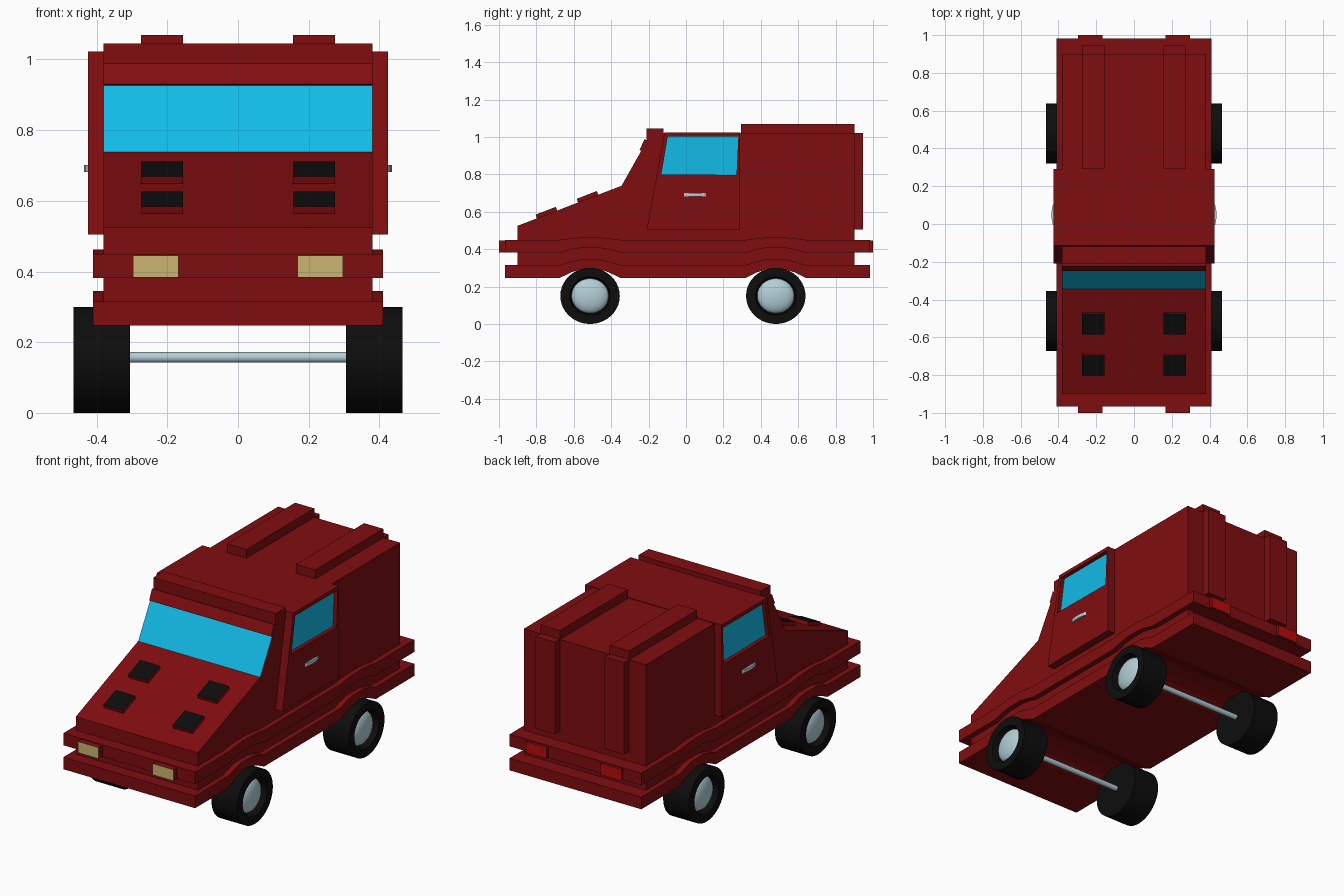
import bpy, bmesh, math

if "Cube" in bpy.data.objects:
    bpy.data.objects.remove(bpy.data.objects["Cube"])

def material(name, rgb):
    m = bpy.data.materials.new(name)
    m.diffuse_color = (*rgb, 1)
    m.use_nodes = True
    m.node_tree.nodes["Principled BSDF"].inputs["Base Color"].default_value = m.diffuse_color
    return m

RED = material("dark red paint", (0.215, 0.004, 0.005))
GLASS = material("cyan glass", (0.006, 0.5, 0.8))
BLACK = material("black rubber", (0.004, 0.004, 0.004))
SILVER = material("pale silver", (0.45, 0.62, 0.68))
TAN = material("headlight tan", (0.60, 0.46, 0.17))
LAMP = material("lamp red", (0.5, 0.003, 0.003))

def finish(name, bm, mats, smooth=False):
    bmesh.ops.recalc_face_normals(bm, faces=bm.faces)
    me = bpy.data.meshes.new(name)
    bm.to_mesh(me)
    bm.free()
    for m in mats:
        me.materials.append(m)
    ob = bpy.data.objects.new(name, me)
    bpy.context.collection.objects.link(ob)
    if smooth:
        bpy.context.view_layer.objects.active = ob
        bpy.ops.object.select_all(action='DESELECT')
        ob.select_set(True)
        bpy.ops.object.shade_smooth_by_angle(angle=math.radians(40))
    return ob

def prism(name, pts, x0, x1, mats, marked=None):
    """Extrude a (y, z) profile along x; the edge 'marked' gets material 1."""
    bm = bmesh.new()
    a = [bm.verts.new((x0, y, z)) for y, z in pts]
    b = [bm.verts.new((x1, y, z)) for y, z in pts]
    bm.faces.new(a)
    bm.faces.new(b[::-1])
    n = len(pts)
    for i in range(n):
        f = bm.faces.new((a[i], b[i], b[(i + 1) % n], a[(i + 1) % n]))
        if i == marked:
            f.material_index = 1
    return finish(name, bm, mats)

def rect(y0, y1, z0, z1):
    return [(y0, z0), (y1, z0), (y1, z1), (y0, z1)]

WHEELS = (-0.513, 0.48)

# Main body with the windshield as one coloured face
prism("body", [(-0.9, 0.30), (-0.9, 0.525), (-0.355, 0.735), (-0.345, 0.738), (-0.238, 0.928),
               (-0.2, 1.0), (-0.2, 1.02), (0.9, 1.02), (0.9, 0.30)],
      -0.38, 0.38, [RED, GLASS], marked=3)

# Brow above the windshield and roof visor
prism("windshield_brow", [(-0.248, 0.93), (-0.222, 0.988), (-0.18, 0.97), (-0.206, 0.912)],
      -0.38, 0.38, [RED])
prism("roof_visor", rect(-0.21, -0.12, 0.985, 1.045), -0.38, 0.38, [RED])

# Two belts that arch over the wheels
def belt(name, z0, z1, rise0, rise1):
    def line(z, rise):
        out = [(-0.967, z)]
        for c in WHEELS:
            out += [(c + d, z + rise * k) for d, k in
                    ((-0.16, 0), (-0.1, 0.65), (-0.05, 1), (0.05, 1), (0.1, 0.65), (0.16, 0))]
        return out + [(0.983, z)]
    prism(name, line(z0, rise0) + line(z1, rise1)[::-1], -0.41, 0.41, [RED])

belt("lower_belt", 0.247, 0.315, 0.045, 0.03)
belt("upper_belt", 0.382, 0.45, 0.025, 0.012)

# Wider cab section with recessed side windows
OUTER = [(-0.21, 0.505), (0.29, 0.505), (0.29, 1.023), (-0.115, 1.023)]
WINDOW = [(-0.132, 0.80), (0.27, 0.797), (0.28, 1.002), (-0.098, 1.002)]
bm = bmesh.new()
rims = []
for s in (-1, 1):
    loops = [[bm.verts.new((s * x, y, z)) for y, z in pts]
             for x, pts in ((0.425, OUTER), (0.425, WINDOW), (0.403, WINDOW))]
    for p, q in zip(loops, loops[1:]):
        for i in range(4):
            j = (i + 1) % 4
            bm.faces.new((p[i], p[j], q[j], q[i]))
    bm.faces.new(loops[2]).material_index = 1
    rims.append(loops[0])
for i in range(4):
    j = (i + 1) % 4
    bm.faces.new((rims[0][i], rims[0][j], rims[1][j], rims[1][i]))
finish("cab_doors", bm, [RED, GLASS])

# Tyre: lathe of an (x, radius) section around the wheel axis
def tyre(name, s, yc):
    sec = [(0.305, 0), (0.305, 0.15), (0.465, 0.15), (0.465, 0.103), (0.425, 0.095), (0.425, 0)]
    n = 40
    bm = bmesh.new()
    rings = [[bm.verts.new((s * x, yc + r * 1.06 * math.cos(2 * math.pi * k / n),
                            0.15 + r * math.sin(2 * math.pi * k / n))) for k in range(n)]
             for x, r in sec]
    for p, q in zip(rings, rings[1:]):
        for k in range(n):
            j = (k + 1) % n
            bm.faces.new((p[k], p[j], q[j], q[k]))
    bmesh.ops.remove_doubles(bm, verts=bm.verts, dist=1e-5)
    finish(name, bm, [BLACK], True)

def hub(name, s, yc):
    bm = bmesh.new()
    bmesh.ops.create_uvsphere(bm, u_segments=32, v_segments=16, radius=1)
    for v in bm.verts:
        v.co = (s * 0.425 + v.co.x * 0.038, yc + v.co.y * 0.099, 0.15 + v.co.z * 0.093)
    finish(name, bm, [SILVER], True)

def axle(name, yc):
    bm = bmesh.new()
    bmesh.ops.create_cone(bm, segments=24, radius1=0.015, radius2=0.015, depth=0.64, cap_ends=True)
    for v in bm.verts:
        v.co = (v.co.z, yc + v.co.y, 0.157 + v.co.x)
    finish(name, bm, [SILVER], True)

for end, yc in zip(("front", "rear"), WHEELS):
    axle(end + "_axle", yc)
    for s, side in ((-1, "left"), (1, "right")):
        tyre(f"{end}_tyre_{side}", s, yc)
        hub(f"{end}_hub_{side}", s, yc)

slope = (0.735 - 0.525) / 0.545
for s, side in ((-1, "left"), (1, "right")):
    # Lamps: red housings with a coloured outer face
    prism("headlight_" + side, rect(-1.0, -0.95, 0.383, 0.446), s * 0.168, s * 0.297,
          [RED, TAN], marked=3)
    prism("tail_light_" + side, rect(0.96, 1.0, 0.383, 0.446), s * 0.168, s * 0.297,
          [RED, LAMP], marked=1)
    # Raised strips on the roof and the back
    prism("roof_strip_" + side, rect(0.295, 0.9, 1.0, 1.07), s * 0.155, s * 0.275, [RED])
    prism("back_strip_" + side, rect(0.88, 0.945, 0.505, 1.022), s * 0.155, s * 0.275, [RED])
    # Hood vents with black tops, tilted with the hood
    for y, row in ((-0.80, "lower"), (-0.58, "upper")):
        z = 0.525 + slope * (y + 0.9)
        d = 0.108
        prism(f"hood_vent_{row}_{side}",
              [(y + 0.006, z - 0.01), (y + 0.006 + d, z - 0.01 + slope * d),
               (y - 0.004 + d, z + 0.021 + slope * d), (y - 0.004, z + 0.021)],
              s * 0.155, s * 0.275, [RED, BLACK], marked=2)
    # Curved door handle
    bm = bmesh.new()
    arc = [(0.42, -0.018), (0.431, 0.0), (0.436, 0.03), (0.436, 0.067), (0.431, 0.097), (0.42, 0.115)]
    f = bm.faces.new([bm.verts.new((s * x, y, 0.681)) for x, y in arc])
    ext = bmesh.ops.extrude_face_region(bm, geom=[f])["geom"]
    bmesh.ops.translate(bm, vec=(0, 0, 0.02),
                        verts=[g for g in ext if isinstance(g, bmesh.types.BMVert)])
    finish("door_handle_" + side, bm, [SILVER])
